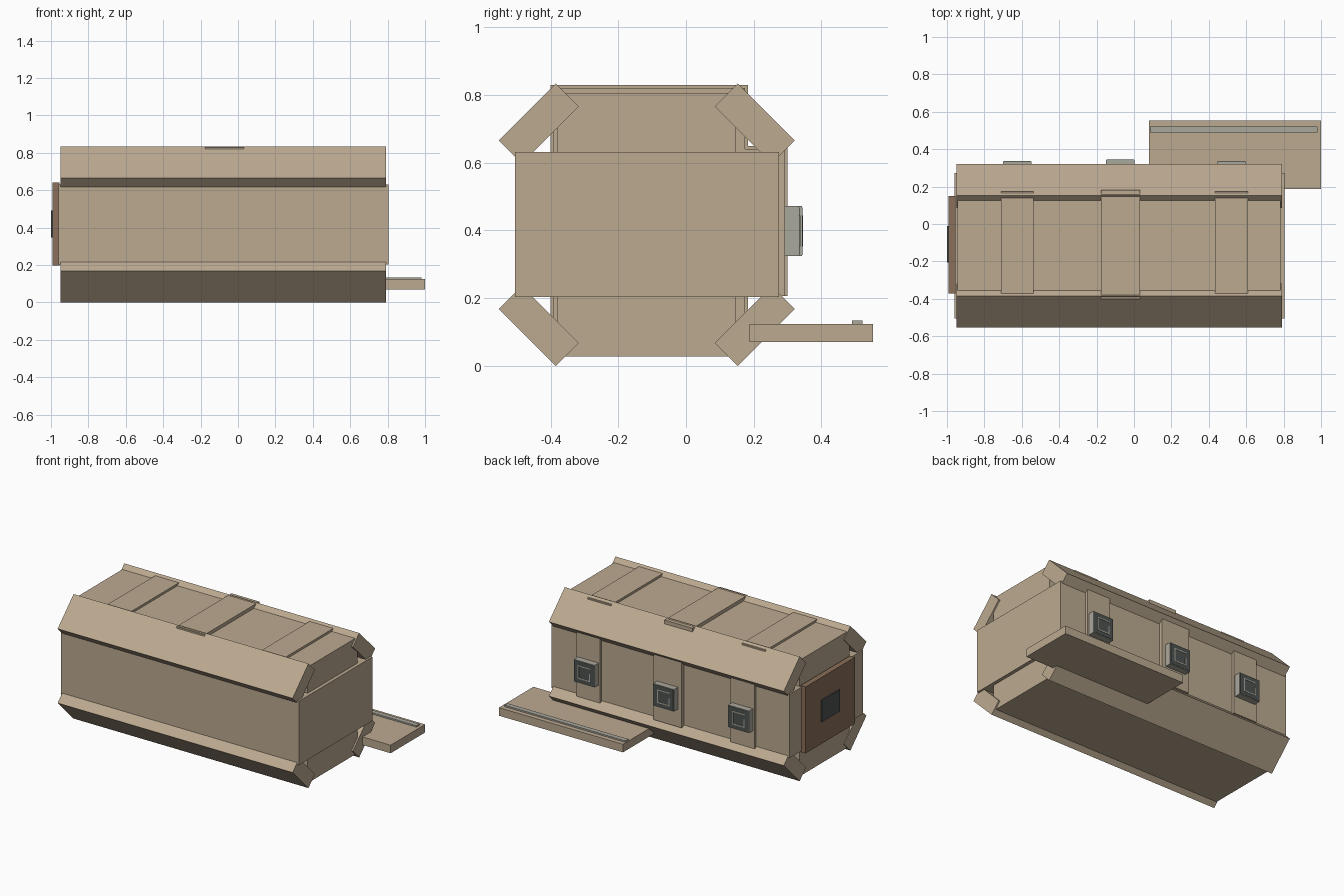
import bpy
import math

cube = bpy.data.objects.get("Cube")
if cube:
    bpy.data.objects.remove(cube, do_unlink=True)


def material(name, rgb):
    linear = [(c / 255 / 12.92) if c < 11 else ((c / 255 + 0.055) / 1.055) ** 2.4 for c in rgb]
    mat = bpy.data.materials.new(name)
    mat.use_nodes = True
    mat.diffuse_color = (*linear, 1)
    bsdf = mat.node_tree.nodes["Principled BSDF"]
    bsdf.inputs["Base Color"].default_value = (*linear, 1)
    bsdf.inputs["Roughness"].default_value = 0.8
    return mat


TAN = material("tan", (188, 170, 145))
BROWN = material("brown", (138, 110, 90))
GREY = material("warm grey", (170, 168, 156))
DARK = material("dark grey", (76, 82, 79))


def box(name, xs, ys, zs, mat, tilt=0):
    """Box spanning three ranges, optionally tilted about the x axis."""
    verts = [((xs[1] - xs[0]) * a, (ys[1] - ys[0]) * b, (zs[1] - zs[0]) * c)
             for a in (-.5, .5) for b in (-.5, .5) for c in (-.5, .5)]
    faces = [(0, 1, 3, 2), (4, 6, 7, 5), (0, 4, 5, 1),
             (2, 3, 7, 6), (0, 2, 6, 4), (1, 5, 7, 3)]
    mesh = bpy.data.meshes.new(name)
    mesh.from_pydata(verts, [], faces)
    mesh.materials.append(mat)
    obj = bpy.data.objects.new(name, mesh)
    obj.location = [sum(r) / 2 for r in (xs, ys, zs)]
    obj.rotation_euler.x = tilt
    bpy.context.scene.collection.objects.link(obj)
    return obj


# Container hull: wide middle and tall core
box("hull_middle", (-0.96, 0.805), (-0.505, 0.274), (0.207, 0.635), TAN)
box("hull_core", (-0.945, 0.782), (-0.38, 0.146), (0.032, 0.81), TAN)

# Four slanted corner beams, mirrored about the hull axis
MID_Y, MID_Z = -0.116, 0.421
for side, depth in (("front", -1), ("back", 1)):
    for level, up in (("upper", 1), ("lower", -1)):
        y = MID_Y + depth * 0.319
        z = MID_Z + up * 0.299
        box(f"{level}_{side}_beam", (-0.95, 0.792), (y - 0.119, y + 0.119),
            (z - 0.048, z + 0.048), TAN, -depth * up * math.pi / 4)

# Straps around the core, with a control box on the back of each
for label, x, half, grow in (("right", -0.624, 0.088, 0),
                             ("centre", -0.073, 0.104, 0.008),
                             ("left", 0.521, 0.088, 0)):
    xs = (x - half, x + half)
    box(f"{label}_roof_strap", xs, (-0.392 - grow, 0.175 + grow),
        (0.036, 0.825 + grow), TAN)
    box(f"{label}_back_strap", xs, (0.15, 0.292 + grow),
        (0.21, 0.645 + grow), TAN)
    face = 0.334 + grow
    cz = 0.402
    box(f"{label}_control_box", (x - 0.077, x + 0.077), (0.25, face),
        (cz - 0.074, cz + 0.074), GREY)
    box(f"{label}_control_screen", (x - 0.073, x + 0.073), (face, face + 0.002),
        (cz - 0.07, cz + 0.07), DARK)
    # Broken ring on the screen
    front = (face + 0.002, face + 0.004)
    for s in (-1, 1):
        a, b = sorted((s * 0.038, s * 0.046))
        box(f"{label}_ring_bar", (x - 0.046, x + 0.046), front, (cz + a, cz + b), GREY)
        reach = 0.038 if s > 0 else 0.01
        box(f"{label}_ring_side", (x + a, x + b), front, (cz - 0.038, cz + reach), GREY)

# End door with a dark window
box("end_door", (-0.992, -0.955), (-0.372, 0.15), (0.2, 0.645), BROWN)
box("door_window", (-1.0, -0.992), (-0.205, -0.012), (0.35, 0.495), DARK)

# Side platform with a raised grip strip
box("platform", (0.08, 1.0), (0.188, 0.553), (0.074, 0.128), TAN)
box("platform_strip", (0.085, 0.98), (0.49, 0.522), (0.128, 0.138), GREY)

# Rest the lowest beam edges on the ground
bpy.context.view_layer.update()
meshes = [o for o in bpy.context.scene.objects if o.type == 'MESH']
low = min((o.matrix_world @ v.co).z for o in meshes for v in o.data.vertices)
for obj in meshes:
    obj.location.z -= low
